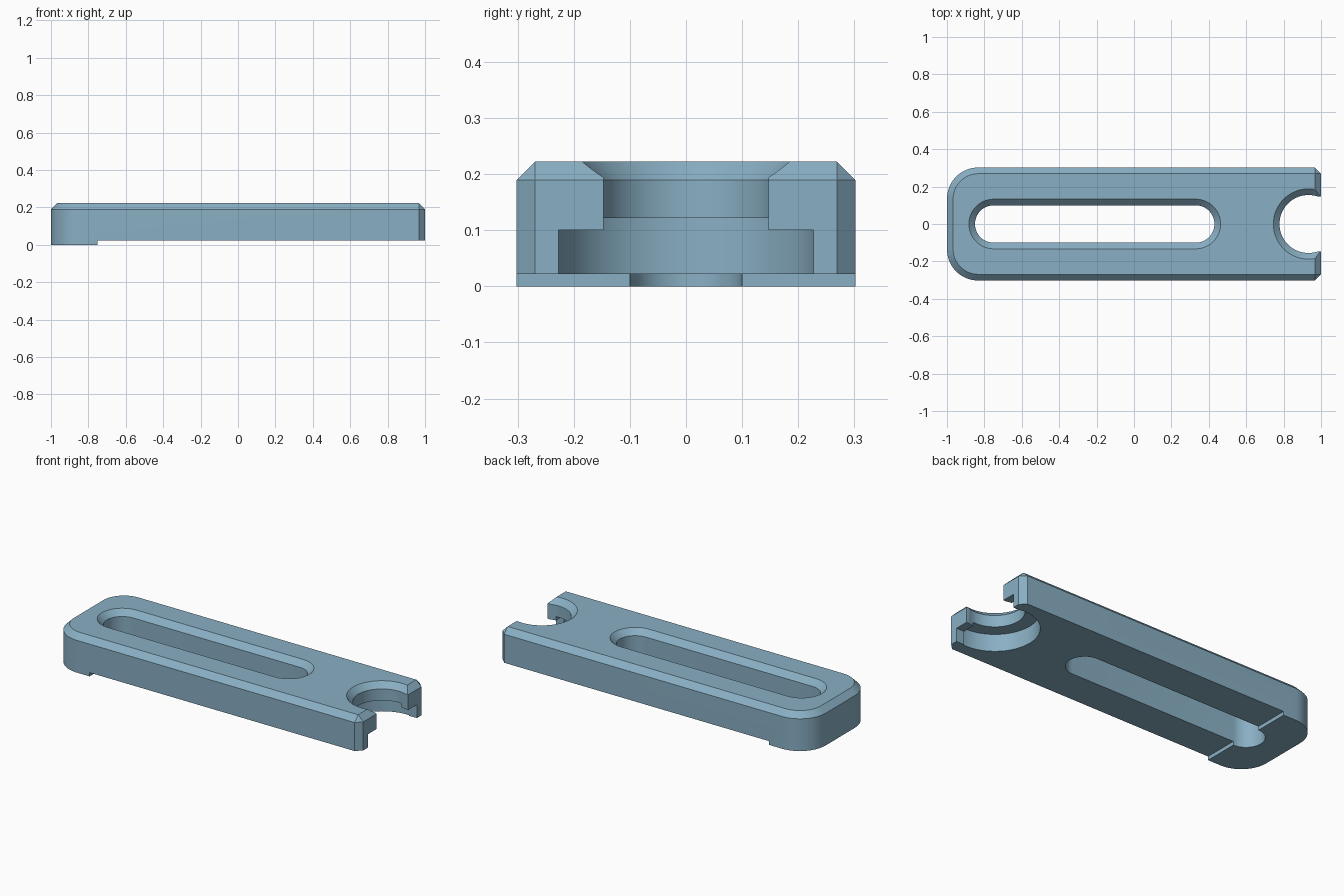
import bpy, bmesh, math

if "Cube" in bpy.data.objects:
    bpy.data.objects.remove(bpy.data.objects["Cube"])

HALF_W, TOP, STEP, CH = 0.302, 0.222, 0.022, 0.033   # half width, height, foot step, chamfer
SHOULDER = TOP - CH
OVER = 0.05                                          # cutter overshoot above the top
HOLE_X = 0.933


def arc(cx, cy, r, a0, a1, n=24):
    """Points on an arc, angles in degrees."""
    return [(cx + r * math.cos(math.radians(a0 + (a1 - a0) * i / n)),
             cy + r * math.sin(math.radians(a0 + (a1 - a0) * i / n))) for i in range(n + 1)]


def loft(name, rings):
    """Closed solid through (outline, z) rings with equal point counts."""
    bm = bmesh.new()
    loops = [[bm.verts.new((x, y, z)) for x, y in pts] for pts, z in rings]
    n = len(loops[0])
    bm.faces.new(loops[0][::-1])
    bm.faces.new(loops[-1])
    for a, b in zip(loops, loops[1:]):
        for i in range(n):
            j = (i + 1) % n
            bm.faces.new((a[i], a[j], b[j], b[i]))
    bmesh.ops.remove_doubles(bm, verts=bm.verts, dist=1e-5)
    bmesh.ops.recalc_face_normals(bm, faces=bm.faces)
    mesh = bpy.data.meshes.new(name)
    bm.to_mesh(mesh)
    bm.free()
    obj = bpy.data.objects.new(name, mesh)
    bpy.context.collection.objects.link(obj)
    return obj


def rect(x0, x1, y):
    return [(x0, -y), (x1, -y), (x1, y), (x0, y)]


def body_outline(inset):
    """Rounded left end, bevelled right corners."""
    r, w = 0.167 - inset, HALF_W - inset
    c, cx = HALF_W - 0.167, -1 + 0.167
    return (arc(cx, c, r, 90, 180, 16) + arc(cx, -c, r, 180, 270, 16) +
            [(1 - CH, -w), (1 - inset, -HALF_W + CH),
             (1 - inset, HALF_W - CH), (1 - CH, w)])


def slot_outline(r):
    return arc(-0.75, 0, r, 90, 270) + arc(0.33, 0, r, -90, 90)


def circle(r, n=72):
    return arc(HOLE_X, 0, r, 0, 360, n)[:-1]


# Clamp body with chamfered top
body = loft("clamp_body", [(body_outline(0), 0), (body_outline(0), SHOULDER),
                           (body_outline(CH), TOP)])

# Counterbore stops short of the end, leaving retaining lips
lip_angle = math.degrees(math.acos((0.95 - HOLE_X) / 0.233))
bore = arc(HOLE_X, 0, 0.233, lip_angle, 360 - lip_angle, 48)

cutters = [
    # Underside relief, leaving the foot at the left end
    loft("relief_cutter", [(rect(-0.75, 1.2, 0.5), -0.1), (rect(-0.75, 1.2, 0.5), STEP)]),
    # Long slot with countersunk rim
    loft("slot_cutter", [(slot_outline(0.1), -0.1), (slot_outline(0.1), SHOULDER),
                         (slot_outline(0.1 + CH + OVER), TOP + OVER)]),
    # Open bolt hole with countersunk rim
    loft("hole_cutter", [(circle(0.155), -0.1), (circle(0.155), SHOULDER),
                         (circle(0.155 + CH + OVER), TOP + OVER)]),
    loft("mouth_cutter", [(rect(HOLE_X, 1.2, 0.147), -0.1), (rect(HOLE_X, 1.2, 0.147), 0.4)]),
    # Counterbore and its opening below the lips
    loft("counterbore_cutter", [(bore, -0.1), (bore, 0.122)]),
    loft("lip_cutter", [(rect(0.94, 1.2, 0.227), -0.1), (rect(0.94, 1.2, 0.227), 0.1)]),
]

bpy.context.view_layer.objects.active = body
body.select_set(True)
for cutter in cutters:
    cutter.hide_render = True
    mod = body.modifiers.new(cutter.name, 'BOOLEAN')
    mod.operation = 'DIFFERENCE'
    mod.solver = 'EXACT'
    mod.object = cutter
    bpy.ops.object.modifier_apply(modifier=mod.name)
for cutter in cutters:
    bpy.data.objects.remove(cutter)

# Single blue-grey finish
mat = bpy.data.materials.new("blue_grey")
mat.diffuse_color = (0.25, 0.43, 0.55, 1)
mat.use_nodes = True
mat.node_tree.nodes["Principled BSDF"].inputs["Base Color"].default_value = mat.diffuse_color
body.data.materials.clear()
body.data.materials.append(mat)
bpy.ops.object.select_all(action='DESELECT')
body.select_set(True)
bpy.ops.object.shade_smooth_by_angle(angle=math.radians(25))
